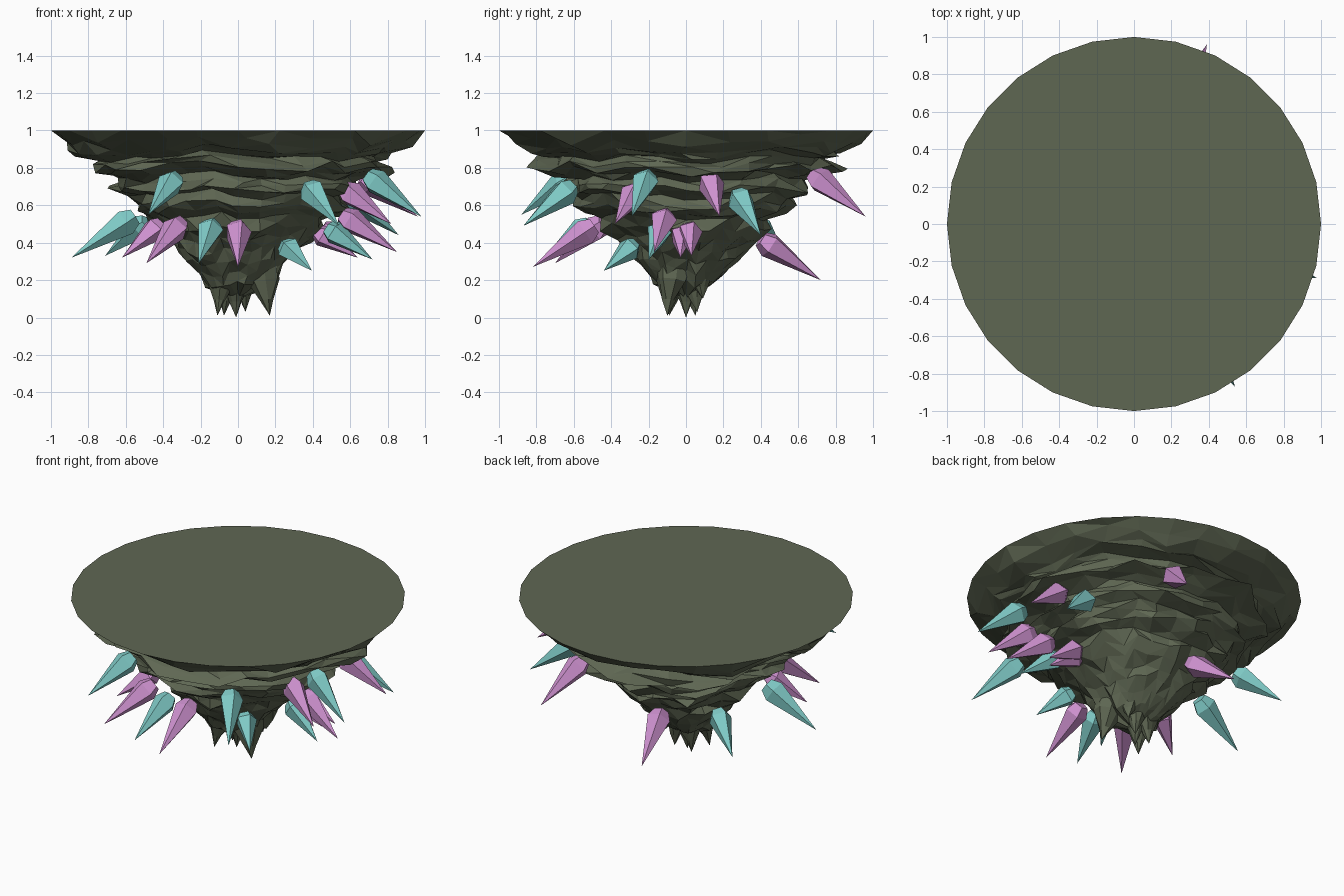
import bpy, bmesh, math, random
from mathutils import Vector, noise

if "Cube" in bpy.data.objects:
    bpy.data.objects.remove(bpy.data.objects["Cube"])

random.seed(4)


def material(name, rgb):
    m = bpy.data.materials.new(name)
    m.diffuse_color = (*rgb, 1)
    m.use_nodes = True
    m.node_tree.nodes["Principled BSDF"].inputs["Base Color"].default_value = m.diffuse_color
    return m


ROCK = material("mossy_rock", (0.114, 0.136, 0.086))
CYAN = material("cyan_crystal", (0.216, 0.60, 0.575))
PINK = material("pink_crystal", (0.63, 0.29, 0.64))


def finish(bm, name, mat):
    bmesh.ops.recalc_face_normals(bm, faces=bm.faces[:])
    me = bpy.data.meshes.new(name)
    bm.to_mesh(me)
    bm.free()
    me.materials.append(mat)
    ob = bpy.data.objects.new(name, me)
    bpy.context.collection.objects.link(ob)
    return ob


def bridge(bm, a, b):
    """Join two closed rings with triangles, alternating the diagonal."""
    n = len(a)
    for i in range(n):
        j = (i + 1) % n
        if i % 2:
            bm.faces.new((a[i], a[j], b[i]))
            bm.faces.new((a[j], b[j], b[i]))
        else:
            bm.faces.new((a[i], a[j], b[j]))
            bm.faces.new((a[i], b[j], b[i]))


# Floating rock: flat top, layered ledges, tapering fluted underside
SIDES = 28
# height, radius, ledge roughness
PROFILE = [(1.0, 1.0, 0), (0.945, 0.925, 0.03), (0.895, 0.845, 0.07), (0.875, 0.81, 0.10),
           (0.855, 0.73, 0.06), (0.825, 0.77, 0.09), (0.795, 0.78, 0.11), (0.775, 0.70, 0.09),
           (0.75, 0.63, 0.06), (0.715, 0.65, 0.08), (0.68, 0.645, 0.09), (0.655, 0.58, 0.06),
           (0.61, 0.565, 0.08), (0.57, 0.53, 0.08), (0.54, 0.46, 0.06), (0.48, 0.43, 0.07),
           (0.42, 0.37, 0.06), (0.36, 0.315, 0.05), (0.30, 0.265, 0.04), (0.24, 0.215, 0.035),
           (0.18, 0.155, 0.03)]
bm = bmesh.new()
rings = []
for k, (z, r, rough) in enumerate(PROFILE):
    ring = []
    for i in range(SIDES):
        a = math.tau * i / SIDES
        c, s = math.cos(a), math.sin(a)
        broad = noise.noise(Vector((c * 2.2, s * 2.2, z * 14)))
        rr = r + rough * (1.2 * broad + random.uniform(-0.35, 0.35))
        zz = z
        if k:
            zz += 0.05 * noise.noise(Vector((c * 2.5 + 7, s * 2.5, z * 2)))
            zz += random.uniform(-0.012, 0.012)
            a += random.uniform(-0.05, 0.05)
        ring.append(bm.verts.new((rr * math.cos(a), rr * math.sin(a), zz)))
    rings.append(ring)
bm.faces.new(rings[0])
for upper, lower in zip(rings, rings[1:]):
    bridge(bm, upper, lower)
point = bm.verts.new((0, 0, 0.10))
for i in range(SIDES):
    bm.faces.new((rings[-1][i], rings[-1][(i + 1) % SIDES], point))
finish(bm, "floating_rock", ROCK)


def spike(name, mat, base, tip, sections, sides, jitter=0.0):
    """Pointed faceted spike; sections are (fraction along axis, radius)."""
    base, tip = Vector(base), Vector(tip)
    q = (tip - base).to_track_quat('Z', 'Y')
    length = (tip - base).length
    bm = bmesh.new()
    loops = []
    for t, r in sections:
        loop = []
        for i in range(sides):
            a = math.tau * i / sides
            rr = r * (1 + random.uniform(-jitter, jitter))
            loop.append(bm.verts.new(base + q @ Vector((rr * math.cos(a), rr * math.sin(a), t * length))))
        loops.append(loop)
    bm.faces.new(loops[0])
    for a, b in zip(loops, loops[1:]):
        for i in range(sides):
            j = (i + 1) % sides
            bm.faces.new((a[i], a[j], b[j], b[i]))
    end = bm.verts.new(tip)
    for i in range(sides):
        bm.faces.new((loops[-1][i], loops[-1][(i + 1) % sides], end))
    return finish(bm, name, mat)


# Hanging rock points under the island
for x, y, z in [(0.17, -0.10, 0.01), (-0.11, -0.09, 0.01), (-0.075, 0.05, 0.01),
                (-0.01, 0.0, 0.0), (0.04, 0.06, 0.03), (0.12, 0.09, 0.10)]:
    spike("hanging_point", ROCK, (x * 0.6, y * 0.6, 0.34), (x, y, z),
          [(0, 0.12), (0.45, 0.078), (0.75, 0.034)], 8, 0.22)

# Crystals: tip x, y, z, horizontal reach, drop
CYAN_TIPS = [(-0.48, -0.88, 0.55, 0.30, 0.20), (0.54, -0.87, 0.49, 0.31, 0.21),
             (0.98, -0.29, 0.54, 0.30, 0.22), (0.86, 0.40, 0.44, 0.30, 0.22),
             (-0.89, -0.09, 0.32, 0.34, 0.22), (-0.71, 0.53, 0.33, 0.28, 0.18),
             (-0.21, -0.78, 0.29, 0.28, 0.21), (0.395, -0.44, 0.25, 0.22, 0.14),
             (0.72, -0.20, 0.31, 0.25, 0.17)]
PINK_TIPS = [(0.39, 0.96, 0.54, 0.31, 0.23), (0.96, 0.18, 0.54, 0.30, 0.21),
             (0.82, -0.38, 0.50, 0.28, 0.19), (0.85, -0.17, 0.35, 0.30, 0.20),
             (0.64, -0.03, 0.32, 0.22, 0.14), (0.69, 0.03, 0.33, 0.24, 0.15),
             (-0.18, 0.72, 0.20, 0.33, 0.22), (0.0, -0.82, 0.27, 0.33, 0.22),
             (-0.49, -0.70, 0.29, 0.32, 0.22), (-0.62, -0.38, 0.32, 0.24, 0.18)]
for name, mat, tips in (("cyan_crystal", CYAN, CYAN_TIPS), ("pink_crystal", PINK, PINK_TIPS)):
    for x, y, z, reach, drop in tips:
        k = 1 - reach / math.hypot(x, y)
        size = 0.6 + 0.4 * min(1, reach / 0.3)
        spike(name, mat, (x * k, y * k, z + drop), (x, y, z),
              [(0, 0.046 * size), (0.15, 0.073 * size)], 5)
